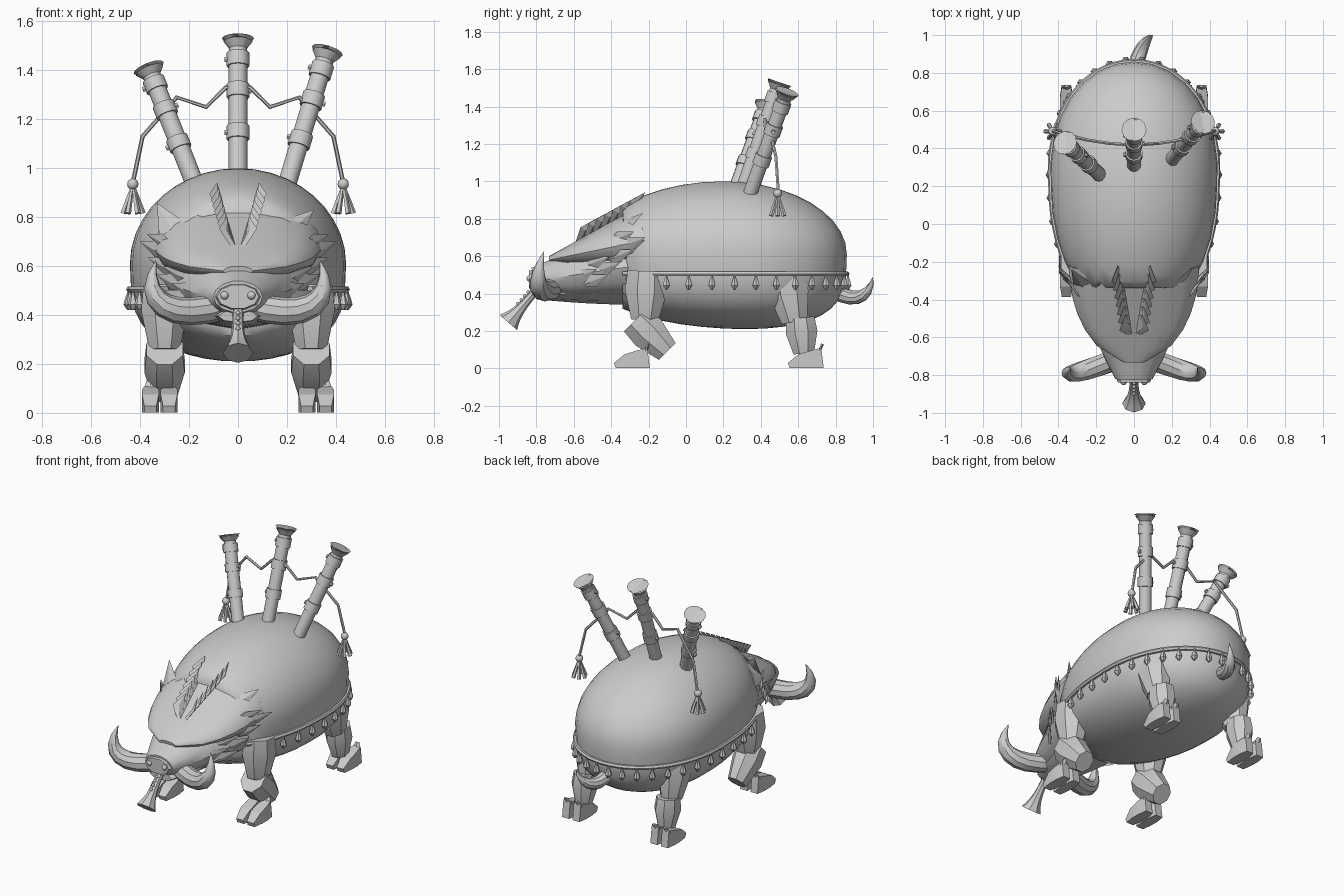
import bpy, bmesh, math
from mathutils import Vector

cube = bpy.data.objects.get("Cube")
if cube:
    bpy.data.objects.remove(cube, do_unlink=True)

GREY = (0.6, 0.6, 0.6, 1)
grey = bpy.data.materials.new("plain_grey")
grey.use_nodes = True
grey.diffuse_color = GREY
grey.node_tree.nodes["Principled BSDF"].inputs["Base Color"].default_value = GREY

UP = Vector((0, 0, 1))
BACK = Vector((0, 1, 0))
SIDES = {"left": 1, "right": -1}


def finish(bm, name, angle=35):
    bmesh.ops.recalc_face_normals(bm, faces=bm.faces)
    mesh = bpy.data.meshes.new(name)
    bm.to_mesh(mesh)
    bm.free()
    mesh.materials.append(grey)
    mesh.shade_smooth()
    mesh.set_sharp_from_angle(angle=math.radians(angle))
    bpy.context.collection.objects.link(bpy.data.objects.new(name, mesh))


def fractions(count):
    return [i / count for i in range(count + 1)]


def tube(name, points, radii, sides=8, ref=UP, turn=0.0, angle=35):
    """Skin elliptical rings along a path; each radius is a (side, up) pair or one number."""
    points = [Vector(p) for p in points]
    bm = bmesh.new()
    rings = []
    for i, (point, radius) in enumerate(zip(points, radii)):
        ahead = points[min(i + 1, len(points) - 1)]
        behind = points[max(i - 1, 0)]
        direction = (ahead - behind).normalized()
        across = direction.cross(ref).normalized()
        upward = across.cross(direction)
        wide, tall = radius if isinstance(radius, tuple) else (radius, radius)
        angles = [math.tau * (k + turn) / sides for k in range(sides)]
        rings.append([bm.verts.new(point + across * wide * math.cos(a) + upward * tall * math.sin(a))
                      for a in angles])
    for ring, following in zip(rings, rings[1:]):
        for k in range(sides):
            n = (k + 1) % sides
            bm.faces.new((ring[k], ring[n], following[n], following[k]))
    bm.faces.new(rings[0])
    bm.faces.new(rings[-1])
    finish(bm, name, angle)


def straight(name, start, end, radius_rule, count=1, **options):
    """Straight tube whose radius follows a rule of the fraction along it."""
    steps = fractions(count)
    start, end = Vector(start), Vector(end)
    tube(name, [start.lerp(end, t) for t in steps], [radius_rule(t) for t in steps], **options)


def horn(name, a, b, c, d, radius, ref):
    """Tapering tube along a cubic curve."""
    a, b, c, d = map(Vector, (a, b, c, d))
    steps = fractions(8)
    path = [a * (1 - t) ** 3 + b * 3 * t * (1 - t) ** 2 + c * 3 * t * t * (1 - t) + d * t ** 3 for t in steps]
    tube(name, path, [radius * (1.01 - t ** 3) for t in steps], 10, ref)


def blade(name, root, tip, width, ref=UP, bend=Vector()):
    """Flat pointed leaf, widest near its middle."""
    root, tip = Vector(root), Vector(tip)
    thin = width / 4
    tube(name, [root, root.lerp(tip, 0.4) + bend, tip],
         [(width / 2, thin), (width, thin), thin / 9], 4, ref, angle=20)


def limb(name, start, end, radius):
    """Faceted leg segment, bulging under its top and narrower at its bottom."""
    start, end = Vector(start), Vector(end)
    tube(name, [start, start.lerp(end, 0.4), end],
         [(radius * k * 0.85, radius * k) for k in (0.9, 1, 0.65)], ref=BACK, turn=0.5, angle=25)


def loft(name, start, end, width, top, bottom, sides=14):
    """Rings along y, with width, top and bottom given as rules."""
    steps = fractions(6)
    tube(name, [(0, start + (end - start) * t, (top(t) + bottom(t)) / 2) for t in steps],
         [(width(t), (top(t) - bottom(t)) / 2) for t in steps], sides)


def ball(name, center, radius):
    bm = bmesh.new()
    bmesh.ops.create_icosphere(bm, subdivisions=2, radius=radius)
    bmesh.ops.translate(bm, verts=bm.verts, vec=center)
    finish(bm, name, 60)


# Egg-shaped bag body: broad rump, flat front behind the head, belly sagging to the rear
def egg(p):
    x = 0.44 * p.x * (1 + 0.12 * max(p.y, 0))
    y = 0.2 + p.y * (0.66 if p.y > 0 else 0.72)
    if p.z > 0:
        return Vector((x, max(y, -0.34), 0.61 + 0.39 * p.z))
    return Vector((x, max(y + 0.12 * p.z * p.z, -0.34), 0.61 - 0.4 * abs(p.z) ** 0.6))


bm = bmesh.new()
bmesh.ops.create_uvsphere(bm, u_segments=32, v_segments=20, radius=1)
for v in bm.verts:
    v.co = egg(v.co)
finish(bm, "body", 40)


# Belt around the rear and flanks, hung with drops
def belt_point(degrees):
    t = math.radians(degrees)
    return egg(Vector((math.sin(t), math.cos(t), 0))) - UP * 0.105


path = [belt_point(d) for d in range(-138, 139, 6)]
tube("belt", path, [0.014] * len(path), 6)
for degrees in range(-125, 126, 10):
    hook = belt_point(degrees) * 1.01
    straight("belt_drop", hook, hook - UP * 0.09, lambda t: 0.003 + 0.018 * math.sin(3 * t * t),
             4, sides=6, ref=BACK)

# Head: overhanging skull, narrower muzzle, lower jaw and snout
loft("skull", -0.22, -0.73, lambda t: 0.34 * math.sqrt(1.03 - t * t),
     lambda t: 0.87 - 0.27 * t, lambda t: 0.5 + 0.06 * t, 18)
loft("muzzle", -0.22, -0.82, lambda t: 0.31 - 0.21 * t ** 1.5,
     lambda t: 0.74 - 0.2 * t ** 1.3, lambda t: 0.36 + 0.05 * t ** 4)
loft("jaw", -0.25, -0.8, lambda t: 0.18 - 0.1 * t * t,
     lambda t: 0.5 - 0.08 * t, lambda t: 0.34 + 0.03 * t * t, 8)
straight("snout", (0, -0.79, 0.475), (0, -0.84, 0.475),
         lambda t: (0.105 - 0.02 * t, 0.06 - 0.01 * t), sides=10)

# Blowing pipe held in the mouth, with finger holes
mouth, bell = Vector((0, -0.77, 0.455)), Vector((0, -0.95, 0.245))
straight("chanter", mouth, bell, lambda t: 0.022 + 0.04 * t ** 4, 8)
for t in (0.3, 0.4, 0.5, 0.6):
    ball("finger_hole", mouth.lerp(bell, t) + Vector((0, -0.02, 0.016)), 0.01)

for tag, s in SIDES.items():
    ball(f"nostril_{tag}", (s * 0.055, -0.835, 0.48), 0.018)
    horn(f"tusk_{tag}", (s * 0.05, -0.7, 0.44), (s * 0.28, -0.79, 0.37),
         (s * 0.4, -0.82, 0.45), (s * 0.335, -0.76, 0.625), 0.057, BACK)

    # Mane row of flat blades spreading toward the back
    for t in fractions(6):
        root = Vector((s * (0.01 + 0.04 * t), -0.58 + 0.26 * t, 0.67 + 0.14 * t))
        blade(f"mane_blade_{tag}", root, root + Vector((s * 0.035, 0.1, 0.13)), 0.036,
              Vector((s, 1, 0)), Vector((s * 0.03, 0, 0.02)))

    # Two rows of cheek tufts sweeping backward
    for row in range(2):
        for t in fractions(3):
            tip = Vector((s * (0.4 - 0.1 * t - 0.03 * row), -0.22 - 0.2 * t - 0.06 * row,
                          0.7 - 0.2 * t + 0.03 * row))
            blade(f"cheek_tuft_{tag}", tip - Vector((s * 0.1, 0.12, 0.05)), tip, 0.035,
                  Vector((s, 0, 0)))

    # Legs: thigh, shank and a cloven hoof with dewclaws
    x = s * 0.3
    limb(f"front_thigh_{tag}", (x, -0.21, 0.52), (x, -0.22, 0.26), 0.122)
    limb(f"front_shank_{tag}", (x, -0.27, 0.26), (x, -0.1, 0.09), 0.105)
    limb(f"rear_thigh_{tag}", (x, 0.53, 0.5), (x, 0.58, 0.25), 0.115)
    limb(f"rear_shank_{tag}", (x, 0.61, 0.27), (x, 0.63, 0.08), 0.092)
    for part, toe in (("front", -0.38), ("rear", 0.55)):
        for k in (-1, 1):
            x = s * 0.32 + k * 0.038
            steps = fractions(3)
            heights = [0.015 + 0.04 * math.sqrt(t) for t in steps]
            tube(f"{part}_hoof_{tag}", [(x, toe + 0.18 * t, h) for t, h in zip(steps, heights)],
                 [(0.035 + 0.06 * t * (1 - t), h * 1.4) for t, h in zip(steps, heights)],
                 4, turn=0.5, angle=20)
            blade(f"{part}_dewclaw_{tag}", (x, toe + 0.18, 0.13), (x, toe + 0.14, 0.04), 0.03, BACK)

    # Tassel at the end of the cord
    knot = Vector((s * 0.43, 0.49, 0.935))
    ball(f"tassel_knot_{tag}", knot, 0.024)
    for i in range(6):
        a = math.tau * i / 6
        spread = Vector((math.cos(a), math.sin(a), 0)) * 0.04
        straight(f"tassel_strand_{tag}", knot, knot + spread - UP * 0.12,
                 lambda t: 0.006 + 0.007 * t, sides=5, ref=BACK)

# Ears, one raised and one folded
blade("ear_right", (-0.23, -0.37, 0.68), (-0.33, -0.24, 0.855), 0.06, BACK)
blade("ear_left", (0.2, -0.36, 0.73), (0.31, -0.23, 0.83), 0.04, BACK)

horn("tail", (0, 0.74, 0.45), (0, 0.88, 0.34), (0.06, 0.98, 0.36), (0.1, 1, 0.49), 0.042, UP)

# Three drone pipes with collars, pegs and flared cups
for tag, base, top in (("right", (-0.17, 0.25, 0.92), (-0.365, 0.43, 1.41)),
                       ("middle", (0, 0.29, 0.92), (0, 0.5, 1.53)),
                       ("left", (0.19, 0.33, 0.9), (0.365, 0.54, 1.48))):
    base, top = Vector(base), Vector(top)
    axis = top - base
    outward = axis.cross(BACK).normalized() * 0.056
    straight(f"drone_pipe_{tag}", base, base + axis * 0.92, lambda t: 0.038, sides=12, ref=BACK)
    for t in (0.37, 0.65, 0.86):
        middle = base + axis * t
        straight(f"collar_{tag}", middle - axis * 0.045, middle + axis * 0.045,
                 lambda t: 0.046, sides=12, ref=BACK)
        straight(f"peg_{tag}", middle, middle + outward, lambda t: 0.012, sides=6)
        outward.negate()
    straight(f"cup_neck_{tag}", base + axis * 0.9, base + axis * 0.94, lambda t: 0.037, sides=12, ref=BACK)
    rim = [base + axis * t for t in (0.93, 0.98, 1, 0.95)]
    tube(f"cup_{tag}", rim, [0.036, 0.06, 0.066, 0.025], 12, BACK)

# Cord draped over the drone pipes, the same on both sides
half = [(0.43, 0.94), (0.39, 1.13), (0.25, 1.29), (0.13, 1.25), (0.05, 1.33)]
drape = [(-x, z) for x, z in half] + half[::-1]
tube("cord", [(x, 0.42 + 0.4 * x * x, z) for x, z in drape], [0.009] * len(drape), 6, BACK)
